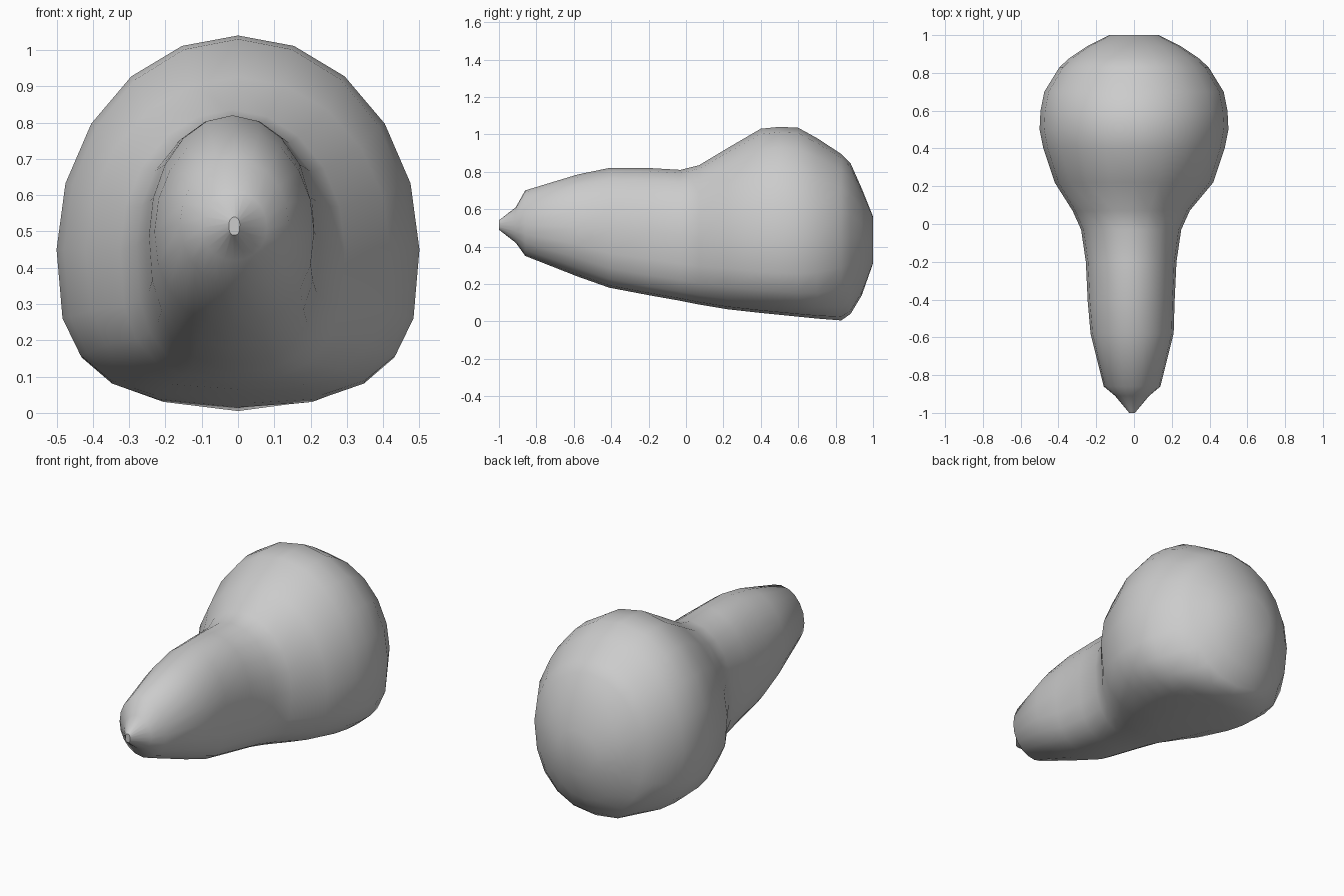
import bpy, bmesh, math

cube = bpy.data.objects.get("Cube")
if cube:
    bpy.data.objects.remove(cube, do_unlink=True)

grey = bpy.data.materials.new("plain grey")
grey.use_nodes = True
colour = (0.6, 0.6, 0.6, 1)
grey.diffuse_color = colour
grey.node_tree.nodes["Principled BSDF"].inputs["Base Color"].default_value = colour

SIDES = 20

# Cross-sections: y, x centre, half width, bottom, widest height, top, lower squareness
SECTIONS = [
    (-1.00, -0.01, 0.015, 0.49, 0.52, 0.54, 3),
    (-0.91, -0.01, 0.09, 0.42, 0.51, 0.61, 2),
    (-0.86, -0.01, 0.15, 0.35, 0.52, 0.70, 2),
    (-0.58, -0.01, 0.22, 0.24, 0.50, 0.785, 2.2),
    (-0.41, -0.015, 0.23, 0.18, 0.49, 0.82, 2.6),
    (-0.20, -0.015, 0.24, 0.14, 0.48, 0.82, 2.8),
    (-0.03, -0.015, 0.265, 0.11, 0.46, 0.81, 2.8),
    (0.07, -0.015, 0.31, 0.09, 0.45, 0.835, 2.8),
    (0.22, 0, 0.42, 0.065, 0.45, 0.925, 2.8),
    (0.40, 0, 0.48, 0.045, 0.45, 1.03, 3),
    (0.50, 0, 0.50, 0.035, 0.45, 1.04, 3),
    (0.60, 0, 0.495, 0.025, 0.45, 1.035, 3),
    (0.70, 0, 0.475, 0.015, 0.45, 0.98, 2.8),
    (0.83, 0, 0.395, 0.005, 0.45, 0.895, 2.3),
    (0.88, 0, 0.34, 0.04, 0.45, 0.845, 2.2),
    (0.94, 0, 0.25, 0.14, 0.44, 0.71, 2),
    (1.00, 0, 0.13, 0.31, 0.43, 0.56, 2),
]


def section(y, cx, half, low, mid, high, square):
    """Rounded outline with a squarer lower half."""
    points = []
    for i in range(SIDES):
        a = math.tau * i / SIDES
        c, s = math.cos(a), math.sin(a)
        power = 2 / (2 if s >= 0 else square)
        u = math.copysign(abs(c) ** power, c)
        v = math.copysign(abs(s) ** power, s)
        points.append((cx + half * u, y, mid + v * (high - mid if s >= 0 else mid - low)))
    return points


# Body: narrow snout flaring into a round rear bulb
bm = bmesh.new()
rings = [[bm.verts.new(p) for p in section(*s)] for s in SECTIONS]
for a, b in zip(rings, rings[1:]):
    for i in range(SIDES):
        j = (i + 1) % SIDES
        bm.faces.new((a[i], a[j], b[j], b[i]))
bm.faces.new(rings[0])
bm.faces.new(rings[-1])
bmesh.ops.recalc_face_normals(bm, faces=bm.faces)

mesh = bpy.data.meshes.new("bulb_body")
bm.to_mesh(mesh)
bm.free()
mesh.materials.append(grey)
body = bpy.data.objects.new("bulb_body", mesh)
bpy.context.collection.objects.link(body)

bpy.context.view_layer.objects.active = body
body.select_set(True)
bpy.ops.object.shade_smooth_by_angle(angle=math.radians(50))
